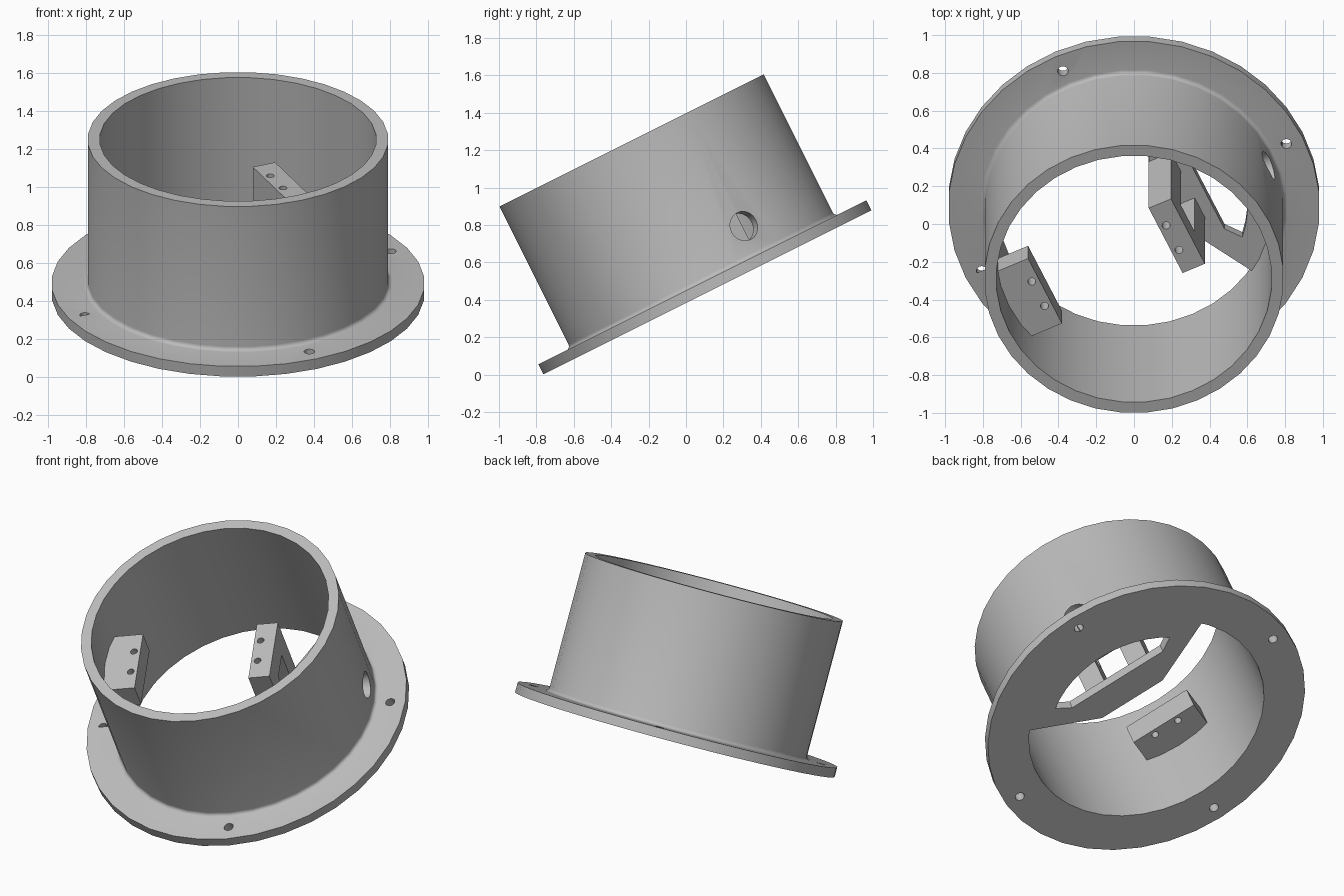
import bpy, bmesh, math
from mathutils import Matrix

cube = bpy.data.objects.get("Cube")
if cube:
    bpy.data.objects.remove(cube, do_unlink=True)

# Single plain grey
grey = bpy.data.materials.new("plain_grey")
grey.use_nodes = True
COLOR = (0.5, 0.5, 0.5, 1)
grey.diffuse_color = COLOR
grey.node_tree.nodes["Principled BSDF"].inputs["Base Color"].default_value = COLOR

# The housing leans towards the front and its fittings are turned about its axis
TILT = (Matrix.Translation((0, 0.115, 0.44))
        @ Matrix.Rotation(math.atan(0.5), 4, 'X')
        @ Matrix.Rotation(math.radians(25), 4, 'Z'))
SEGMENTS = 36
BORE, TUBE, FLANGE = 0.73, 0.793, 0.984
THICK, HEIGHT = 0.06, 0.908
BLOCK_TOP, BLOCK_BASE, HALF = 0.61, 0.46, 0.212


def make(name, bm):
    bmesh.ops.recalc_face_normals(bm, faces=bm.faces)
    mesh = bpy.data.meshes.new(name)
    bm.to_mesh(mesh)
    bm.free()
    mesh.materials.append(grey)
    obj = bpy.data.objects.new(name, mesh)
    bpy.context.collection.objects.link(obj)
    return obj


def prism(name, points, z0, z1):
    bm = bmesh.new()
    face = bm.faces.new([bm.verts.new((x, y, z0)) for x, y in points])
    top = bmesh.ops.extrude_face_region(bm, geom=[face])["geom"]
    for v in top:
        if isinstance(v, bmesh.types.BMVert):
            v.co.z = z1
    return make(name, bm)


def box(name, x0, x1, y0, y1, z0, z1):
    return prism(name, [(x0, y0), (x1, y0), (x1, y1), (x0, y1)], z0, z1)


def arc(radius, start, end, steps):
    angles = [start + (end - start) * i / steps for i in range(steps + 1)]
    return [(radius * math.cos(t), radius * math.sin(t)) for t in angles]


def rod(name, radius, x, y, z0, z1):
    ring = arc(radius, 0, math.tau, 20)[:-1]
    return prism(name, [(x + p, y + q) for p, q in ring], z0, z1)


def lathe(name, profile):
    bm = bmesh.new()
    rings = [[bm.verts.new((p, q, z)) for p, q in arc(r, 0, math.tau, SEGMENTS)[:-1]]
             for r, z in profile]
    for i, ring in enumerate(rings):
        after = rings[(i + 1) % len(rings)]
        for j in range(SEGMENTS):
            k = (j + 1) % SEGMENTS
            bm.faces.new((ring[j], ring[k], after[k], after[j]))
    return make(name, bm)


def cut(obj, cutters):
    for c in cutters:
        c.hide_render = True
        mod = obj.modifiers.new("cut", 'BOOLEAN')
        mod.operation, mod.solver, mod.object = 'DIFFERENCE', 'EXACT', c
    bpy.context.view_layer.update()
    graph = bpy.context.evaluated_depsgraph_get()
    mesh = bpy.data.meshes.new_from_object(obj.evaluated_get(graph))
    obj.modifiers.clear()
    obj.data = mesh
    for c in cutters:
        bpy.data.objects.remove(c, do_unlink=True)


# Tube and flange in one turned piece, with a small fillet between them
fillet = 0.022
profile = [(BORE, 0), (FLANGE, 0), (FLANGE, THICK)]
for i in range(5):
    t = math.pi / 2 * i / 4
    profile.append((TUBE + fillet * (1 - math.sin(t)), THICK + fillet * (1 - math.cos(t))))
profile += [(TUBE, HEIGHT), (BORE, HEIGHT)]
housing = lathe("flanged_tube", profile)

# Four flange screw holes and one cable hole through the wall
holes = [rod("hole", 0.028, 0.89 * math.cos(k * math.pi / 2),
             0.89 * math.sin(k * math.pi / 2), -0.1, 0.2) for k in range(4)]
side_hole = rod("side_hole", 0.08, 0, 0, 0.6, 0.9)
side_hole.data.transform(Matrix.Translation((0, 0, 0.23)) @ Matrix.Rotation(math.pi / 2, 4, 'Y'))
cut(housing, holes + [side_hole])

# Floor plate across one side of the bore, with an opening
EMBED = BORE + 0.01
rim = math.atan2(0.615, 0.412)
plate = prism("floor_plate", [(0.185, HALF), (0.185, -HALF)] + arc(EMBED, -rim, rim, 16), 0, THICK)
inner = math.atan2(0.402, 0.445)
opening = prism("opening", [(0.38, 0.318), (0.38, -0.318)] + arc(0.6, -inner, inner, 12), -0.1, 0.2)
cut(plate, [opening])


def screw_holes(x):
    return [rod("screw_hole", 0.021, x, s * 0.08, BLOCK_BASE - 0.1, BLOCK_TOP + 0.1)
            for s in (-1, 1)]


# Two-legged bracket standing on the plate
bracket = box("standing_bracket", 0.185, 0.315, -HALF, HALF, THICK - 0.01, BLOCK_TOP)
cut(bracket, [box("gap", 0, 0.5, -0.085, 0.085, 0, BLOCK_BASE)] + screw_holes(0.225))

# Matching block fixed to the wall opposite
spread = math.asin(HALF / EMBED)
block = prism("wall_block", [(-0.52, -HALF), (-0.52, HALF)]
              + arc(EMBED, math.pi - spread, math.pi + spread, 6), BLOCK_BASE, BLOCK_TOP)
cut(block, screw_holes(-0.56))

# Lean every part and smooth the round walls
bpy.ops.object.select_all(action='DESELECT')
for part in (housing, plate, bracket, block):
    part.data.transform(TILT)
    part.select_set(True)
bpy.context.view_layer.objects.active = housing
bpy.ops.object.shade_smooth_by_angle(angle=math.radians(30))
